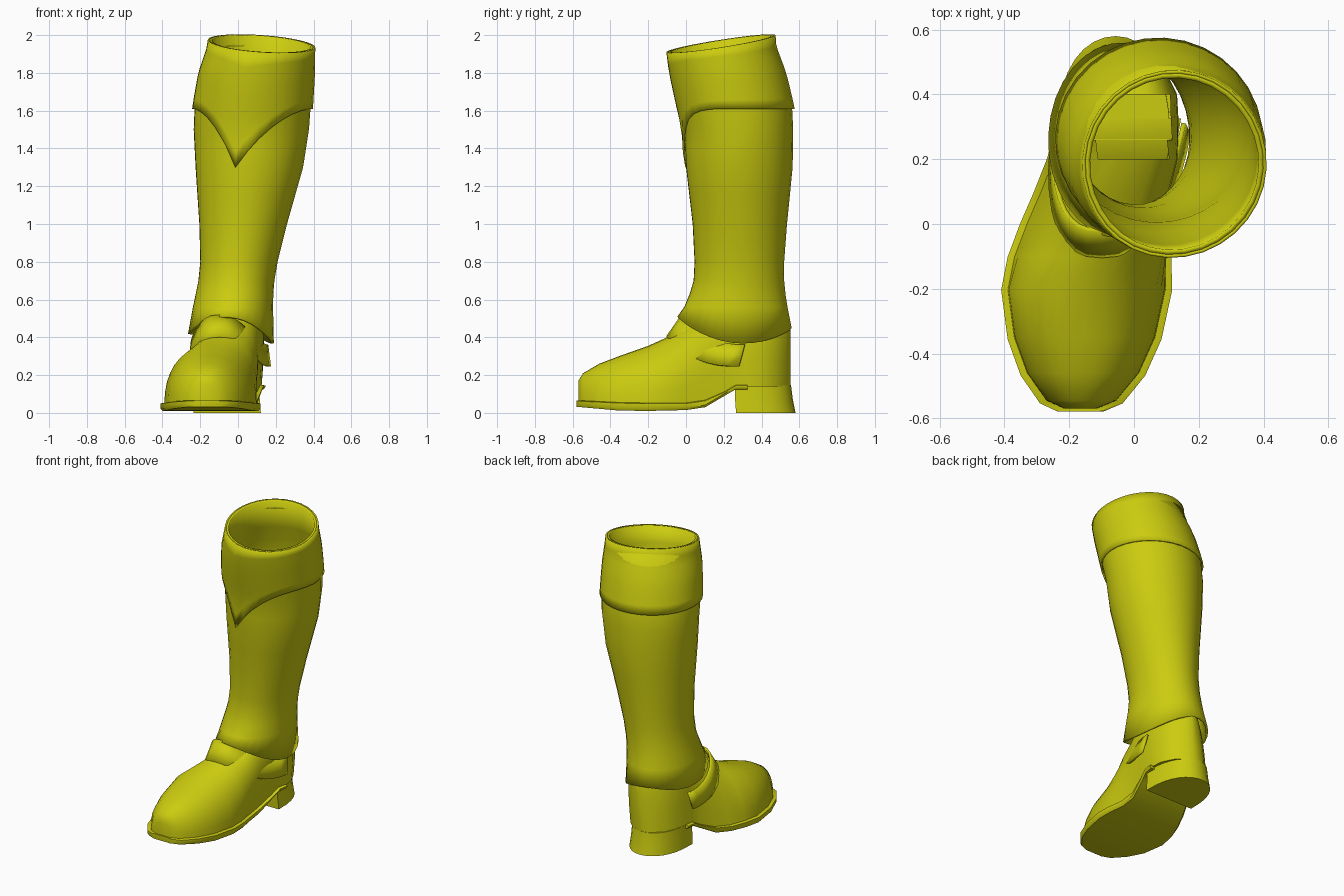
import bpy, bmesh, math

if "Cube" in bpy.data.objects:
    bpy.data.objects.remove(bpy.data.objects["Cube"])

mat = bpy.data.materials.new("olive yellow leather")
mat.diffuse_color = (0.6, 0.6, 0.005, 1)
mat.use_nodes = True
mat.node_tree.nodes["Principled BSDF"].inputs["Base Color"].default_value = mat.diffuse_color


def interp(table, v):
    """Linear lookup of the row at v; the first column is the key, ascending."""
    if v <= table[0][0]:
        return table[0][1:]
    for a, b in zip(table, table[1:]):
        if v <= b[0]:
            t = (v - a[0]) / (b[0] - a[0])
            return [p + (q - p) * t for p, q in zip(a[1:], b[1:])]
    return table[-1][1:]


def loft(name, rows, closed=True, caps=False, thickness=0, hole=None, angle=40):
    """Skin a list of point rows into one smooth object."""
    bm = bmesh.new()
    grid = [[bm.verts.new(p) for p in row] for row in rows]
    n = len(rows[0])
    for a, b in zip(grid, grid[1:]):
        for j in range(n if closed else n - 1):
            k = (j + 1) % n
            bm.faces.new((a[j], a[k], b[k], b[j]))
    if caps:
        bm.faces.new(grid[0][::-1])
        bm.faces.new(grid[-1])
        bmesh.ops.recalc_face_normals(bm, faces=bm.faces)
    if hole:
        gone = [f for f in bm.faces if hole(f.calc_center_median())]
        bmesh.ops.delete(bm, geom=gone, context='FACES')
    me = bpy.data.meshes.new(name)
    bm.to_mesh(me)
    bm.free()
    me.materials.append(mat)
    ob = bpy.data.objects.new(name, me)
    bpy.context.collection.objects.link(ob)
    if thickness:
        mod = ob.modifiers.new("thickness", 'SOLIDIFY')
        mod.thickness = thickness
        mod.offset = -1
    bpy.ops.object.select_all(action='DESELECT')
    ob.select_set(True)
    bpy.context.view_layer.objects.active = ob
    bpy.ops.object.shade_smooth_by_angle(angle=math.radians(angle))
    return ob


# Leg cross-sections: z, left, right, front, back
LEG = [(0.42, -.265, .19, -.045, .56), (0.51, -.25, .187, -.035, .547),
       (0.60, -.23, .185, .01, .53), (0.70, -.21, .193, .04, .52),
       (0.80, -.20, .21, .045, .52), (1.00, -.205, .26, .035, .535),
       (1.30, -.225, .345, 0, .565), (1.50, -.235, .376, -.01, .568),
       (1.62, -.23, .385, -.04, .562), (1.80, -.20, .397, -.08, .52),
       (1.95, -.15, .40, -.10, .465)]
SEG = 32
POINT = -0.25                        # sideways place of the cuff's point
START = math.asin(POINT)
ANGLES = [START + 2 * math.pi * i / SEG for i in range(SEG)]


def leg_point(a, z, grow=0):
    x0, x1, y0, y1 = interp(LEG, z)
    return ((x0 + x1) / 2 + ((x1 - x0) / 2 + grow) * math.sin(a),
            (y0 + y1) / 2 - ((y1 - y0) / 2 + grow) * math.cos(a), z)


def rim(a):                          # tilted top edge
    return 1.955 - .045 * math.cos(a) - .02 * math.sin(a)


def hem(a):                          # wavy bottom edge
    c, s = math.cos(a), math.sin(a)
    return .395 + .085 * c * c + .03 * c - .025 * s


def cuff_edge(a):                    # level behind, pointed in front
    c, s = math.cos(a), math.sin(a)
    if c <= 0:
        return 1.61
    d = (s - POINT) / (1 - POINT) if s > POINT else (POINT - s) / (1 + POINT)
    return 1.61 - .31 * max(0, 1 - d) ** 1.8


# Leg shaft: hem, level rings, tilted rim
rows = []
for z in (None, .56, .63, .70, .80, .90, 1.0, 1.15, 1.3, 1.4, 1.5, 1.62, 1.7, 1.8):
    rows.append([leg_point(a, hem(a) if z is None else z) for a in ANGLES])
# the hem keeps its full flare all round
x0, x1, y0, y1 = LEG[0][1:]
rows[0] = [((x0 + x1) / 2 + (x1 - x0) / 2 * math.sin(a),
            (y0 + y1) / 2 - (y1 - y0) / 2 * math.cos(a), hem(a)) for a in ANGLES]
rows.append([leg_point(a, rim(a)) for a in ANGLES])
loft("leg_shaft", rows, thickness=.015)

# Turned-down cuff with a pointed front
rows = []
for i in range(8):
    t = i / 7
    rows.append([leg_point(a, cuff_edge(a) * (1 - t) + rim(a) * t, .013 - .003 * t)
                 for a in ANGLES])
loft("cuff", rows, thickness=.01)

# Foot stations: y, left, right, top
FOOT = [(-.57, -.235, -.095, .17), (-.545, -.29, -.035, .21), (-.46, -.35, .035, .26),
        (-.35, -.39, .085, .302), (-.2, -.41, .118, .355), (-.1, -.39, .115, .40),
        (0, -.352, .10, .45), (.1, -.308, .10, .52), (.2, -.268, .12, .57),
        (.26, -.253, .135, .585), (.32, -.245, .145, .59), (.4, -.23, .14, .58),
        (.48, -.195, .10, .55), (.53, -.14, .04, .51), (.553, -.10, -.005, .46)]
SOLE_TOP = [(-.6, .06), (-.3, .045), (.05, .045), (.15, .075), (.26, .14), (.6, .14)]
SOLE_LOW = [(-.6, .035), (-.3, .008), (0, .015), (.1, .03), (.2, .09), (.26, .125), (.6, .125)]
SHEAR = [(-.2, 0), (-.1, .04), (0, .08), (.2, .08), (.3, .04)]
POWER = [(-.1, 2.2), (.2, 3)]

# Shoe upper: domed sections from toe to heel, open at the ankle
rows = []
for y, xl, xr, top in FOOT:
    low, lean, n = interp(SOLE_TOP, y)[0], interp(SHEAR, y)[0], interp(POWER, y)[0]
    c, w = (xl + xr) / 2, (xr - xl) / 2 - .02
    row = []
    for k in range(19):
        a = math.pi * k / 18
        t = abs(math.sin(a)) ** (2 / n)
        u = abs(math.cos(a)) ** (2 / n) * (-1 if k < 9 else 1)
        row.append((c + w * u + lean * t, y, low + (top - low) * t))
    rows.append(row)
loft("shoe_upper", rows, caps=True, angle=60,
     hole=lambda p: p.z > .4 and ((p.x + .01) / .13) ** 2 + ((p.y - .3) / .14) ** 2 < 1)

# Sole: thin welt that rises at the arch
rows = []
for y, xl, xr, _ in FOOT[:11]:
    lo, hi, yy = interp(SOLE_LOW, y)[0], interp(SOLE_TOP, y)[0] + .008, y * 1.016
    rows.append([(xl + .01, yy, lo), (xr - .01, yy, lo), (xr, yy, lo + .012),
                 (xr, yy, hi - .004), (xr - .012, yy, hi),
                 (xl + .012, yy, hi), (xl, yy, hi - .004), (xl, yy, lo + .012)])
loft("sole", rows, caps=True)

# Heel block: straight front, round back
rows = []
for z, grow, front in ((0, 1, .265), (.07, .97, .26), (.147, .94, .26)):
    row = []
    for k in range(17):
        a = math.pi * k / 16
        row.append((-.057 + .178 * grow * math.cos(a),
                    front + (.315 * grow) * math.sin(a) ** .75 if 0 < k < 16 else front, z))
    rows.append(row)
loft("heel", rows, caps=True)

# Instep strap: wraps the front of the ankle, ends free at each side
rows = []
for v in (0, .5, 1):
    row = []
    for k in range(21):
        p = math.pi * (k / 20 - .5)
        c, s = max(0, math.cos(p)), math.sin(p)
        side = math.copysign(abs(s) ** .8, s) * .215 * (1 - .07 * v)
        row.append((-.04 - .06 * c + side,
                    .28 - .385 * c + v * (.03 + .05 * c),
                    .247 + .158 * c ** 2.6 + .115 * v))
    rows.append(row)
loft("instep_strap", rows, closed=False, thickness=.014)
